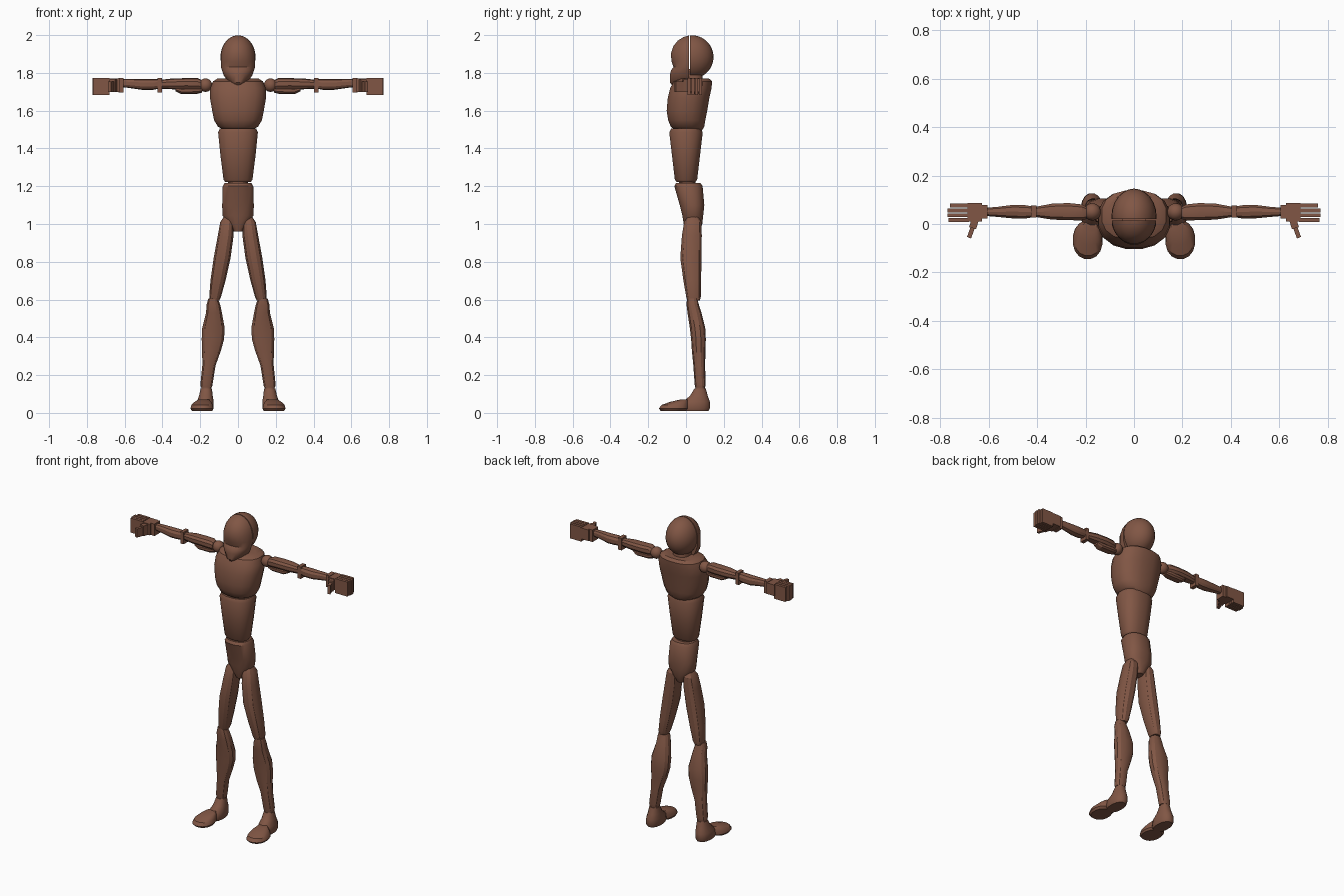
import bpy, bmesh, math
from mathutils import Vector, Matrix

brown = bpy.data.materials.new("brown_wood")
brown.diffuse_color = (0.22, 0.094, 0.059, 1)


def finish(name, bm, mirror=False, angle=35):
    bmesh.ops.recalc_face_normals(bm, faces=bm.faces)
    me = bpy.data.meshes.new(name)
    bm.to_mesh(me)
    bm.free()
    ob = bpy.data.objects.new(name, me)
    bpy.context.collection.objects.link(ob)
    me.materials.append(brown)
    if mirror:
        ob.modifiers.new("mirror", 'MIRROR')
    bpy.ops.object.select_all(action='DESELECT')
    ob.select_set(True)
    bpy.context.view_layer.objects.active = ob
    bpy.ops.object.shade_smooth_by_angle(angle=math.radians(angle))
    return ob


def loft(sections, axis='z', n=16, power=2.4):
    """Skin rounded sections (position, centre u, centre v, radius u, radius v)."""
    bm = bmesh.new()
    rings = []
    for t, cu, cv, ru, rv in sections:
        ring = []
        for i in range(n):
            a = 2 * math.pi * (i + 0.5) / n
            c, s = math.cos(a), math.sin(a)
            u = cu + ru * math.copysign(abs(c) ** (2 / power), c)
            v = cv + rv * math.copysign(abs(s) ** (2 / power), s)
            ring.append(bm.verts.new((u, v, t) if axis == 'z' else (t, u, v)))
        rings.append(ring)
    for a, b in zip(rings, rings[1:]):
        for i in range(n):
            j = (i + 1) % n
            bm.faces.new((a[i], a[j], b[j], b[i]))
    bm.faces.new(rings[0])
    bm.faces.new(rings[-1])
    return bm


def box(bm, lo, hi, rot=0):
    lo, hi = Vector(lo), Vector(hi)
    m = Matrix.Translation((lo + hi) / 2) @ Matrix.Rotation(rot, 4, 'Z') @ Matrix.Diagonal((*(hi - lo), 1))
    bmesh.ops.create_cube(bm, size=1, matrix=m)


def clip(bm, y, keep_back):
    geom = bm.verts[:] + bm.edges[:] + bm.faces[:]
    cut = bmesh.ops.bisect_plane(bm, geom=geom, plane_co=(0, y, 0), plane_no=(0, 1, 0),
                                 clear_inner=keep_back, clear_outer=not keep_back)
    edges = [e for e in cut['geom_cut'] if isinstance(e, bmesh.types.BMEdge)]
    bmesh.ops.holes_fill(bm, edges=edges, sides=0)


# Head: rounded skull behind a seam, longer face in front
bm = bmesh.new()
bmesh.ops.create_uvsphere(bm, u_segments=24, v_segments=14, radius=1,
                          matrix=Matrix.Translation((0, 0.031, 1.884)) @ Matrix.Diagonal((0.093, 0.115, 0.115, 1)))
clip(bm, 0.02, True)
finish("skull", bm)
bm = loft([(1.735, 0, 0.0, 0.03, 0.075), (1.75, 0, 0.0, 0.052, 0.086), (1.79, 0, 0.0, 0.078, 0.086),
           (1.815, 0, 0.0, 0.086, 0.08), (1.83, 0, 0.005, 0.091, 0.072), (1.86, 0, 0.015, 0.092, 0.092),
           (1.90, 0, 0.027, 0.092, 0.109), (1.94, 0, 0.031, 0.081, 0.1), (1.97, 0, 0.031, 0.062, 0.076),
           (1.99, 0, 0.031, 0.038, 0.045), (1.997, 0, 0.031, 0.015, 0.018)], n=20, power=2.1)
clip(bm, 0.015, False)
finish("face", bm)
finish("neck", loft([(1.68, 0, 0.045, 0.055, 0.055), (1.82, 0, 0.03, 0.05, 0.055)], n=12))

# Torso
finish("chest", loft([(1.495, 0, 0.015, 0.07, 0.07), (1.515, 0, 0.008, 0.108, 0.09),
                      (1.55, 0, 0.004, 0.129, 0.1), (1.60, 0, 0.005, 0.139, 0.109),
                      (1.67, 0, 0.014, 0.151, 0.112), (1.72, 0, 0.026, 0.149, 0.111),
                      (1.755, 0, 0.037, 0.135, 0.103), (1.77, 0, 0.045, 0.11, 0.078)]))
finish("abdomen", loft([(1.222, 0, 0.0, 0.068, 0.05), (1.235, 0, 0.0, 0.078, 0.06),
                        (1.36, 0, 0.0, 0.094, 0.075), (1.485, 0, 0.0, 0.107, 0.09),
                        (1.505, 0, 0.0, 0.098, 0.08)]))
finish("waist_joint", loft([(1.19, 0, 0.01, 0.055, 0.045), (1.24, 0, 0.005, 0.055, 0.045)], n=12))
finish("pelvis", loft([(0.96, 0, 0.035, 0.022, 0.035), (1.0, 0, 0.037, 0.052, 0.05),
                       (1.045, 0, 0.036, 0.084, 0.056), (1.10, 0, 0.032, 0.085, 0.066),
                       (1.2, 0, 0.013, 0.082, 0.076), (1.217, 0, 0.012, 0.072, 0.066)]))

# Legs
finish("thigh", loft([(0.595, 0.124, 0.04, 0.026, 0.034), (0.615, 0.121, 0.04, 0.032, 0.04),
                      (0.70, 0.106, 0.033, 0.041, 0.048), (0.82, 0.084, 0.026, 0.046, 0.058),
                      (0.94, 0.065, 0.031, 0.043, 0.054), (1.01, 0.058, 0.036, 0.037, 0.047),
                      (1.04, 0.055, 0.037, 0.02, 0.028)], n=12), True, 25)
finish("shin", loft([(0.135, 0.167, 0.075, 0.03, 0.027), (0.15, 0.167, 0.075, 0.033, 0.03),
                     (0.25, 0.154, 0.07, 0.036, 0.032), (0.33, 0.14, 0.067, 0.051, 0.037),
                     (0.39, 0.133, 0.066, 0.061, 0.04), (0.45, 0.13, 0.061, 0.061, 0.042),
                     (0.53, 0.127, 0.045, 0.043, 0.038), (0.57, 0.13, 0.036, 0.038, 0.034),
                     (0.605, 0.132, 0.032, 0.026, 0.028)], n=12), True, 25)
finish("ankle", loft([(0.11, 0.168, 0.075, 0.026, 0.026), (0.145, 0.168, 0.075, 0.026, 0.026)], n=12), True)

# Feet: heel block and broad separate toe part turned outwards
finish("heel", loft([(0.01, 0.175, 0.05, 0.04, 0.07), (0.025, 0.175, 0.05, 0.046, 0.078),
                     (0.06, 0.173, 0.055, 0.045, 0.072), (0.09, 0.17, 0.068, 0.037, 0.048),
                     (0.13, 0.168, 0.075, 0.03, 0.03)], n=16, power=2.2), True)
finish("toes", loft([(0.01, 0.19, -0.068, 0.054, 0.066), (0.022, 0.191, -0.066, 0.062, 0.079),
                     (0.042, 0.19, -0.058, 0.058, 0.073), (0.058, 0.186, -0.036, 0.045, 0.05),
                     (0.07, 0.182, -0.012, 0.03, 0.022)], n=16, power=2.2), True)

# Shoulders and arms
bm = bmesh.new()
bmesh.ops.create_uvsphere(bm, u_segments=14, v_segments=8, radius=0.036,
                          matrix=Matrix.Translation((0.172, 0.05, 1.735)))
finish("shoulder_ball", bm, True)
finish("upper_arm", loft([(0.195, 0.046, 1.738, 0.026, 0.026), (0.215, 0.048, 1.742, 0.034, 0.031),
                          (0.27, 0.051, 1.743, 0.037, 0.029), (0.34, 0.051, 1.742, 0.034, 0.029),
                          (0.405, 0.05, 1.74, 0.022, 0.024)], 'x', 10), True, 25)
finish("lower_arm_plate", loft([(0.19, 0.05, 1.71, 0.02, 0.014), (0.22, 0.05, 1.708, 0.028, 0.02),
                                (0.30, 0.05, 1.706, 0.028, 0.018), (0.33, 0.05, 1.716, 0.02, 0.013)],
                               'x', 10), True, 25)
bm = bmesh.new()
box(bm, (0.402, 0.026, 1.697), (0.425, 0.076, 1.773))
finish("elbow", bm, True)
finish("forearm", loft([(0.415, 0.05, 1.742, 0.023, 0.025), (0.45, 0.05, 1.739, 0.029, 0.029),
                        (0.5, 0.051, 1.738, 0.029, 0.029), (0.56, 0.05, 1.743, 0.022, 0.025),
                        (0.615, 0.05, 1.746, 0.017, 0.021)], 'x', 10), True, 25)

# Hands: wrist cuff, palm, four slab fingers and a thumb
bm = bmesh.new()
box(bm, (0.605, 0.022, 1.697), (0.632, 0.078, 1.773))
box(bm, (0.628, 0.010, 1.70), (0.686, 0.086, 1.77))
finish("palm", bm, True)
bm = bmesh.new()
for y, tip in ((0.017, 0.765), (0.036, 0.77), (0.056, 0.77), (0.076, 0.76)):
    box(bm, (0.68, y - 0.008, 1.682), (tip, y + 0.008, 1.774))
finish("fingers", bm, True)
bm = bmesh.new()
box(bm, (0.645, -0.018, 1.70), (0.675, 0.022, 1.765), 0.3)
box(bm, (0.663, -0.058, 1.70), (0.681, -0.008, 1.755), 0.35)
finish("thumb", bm, True)
